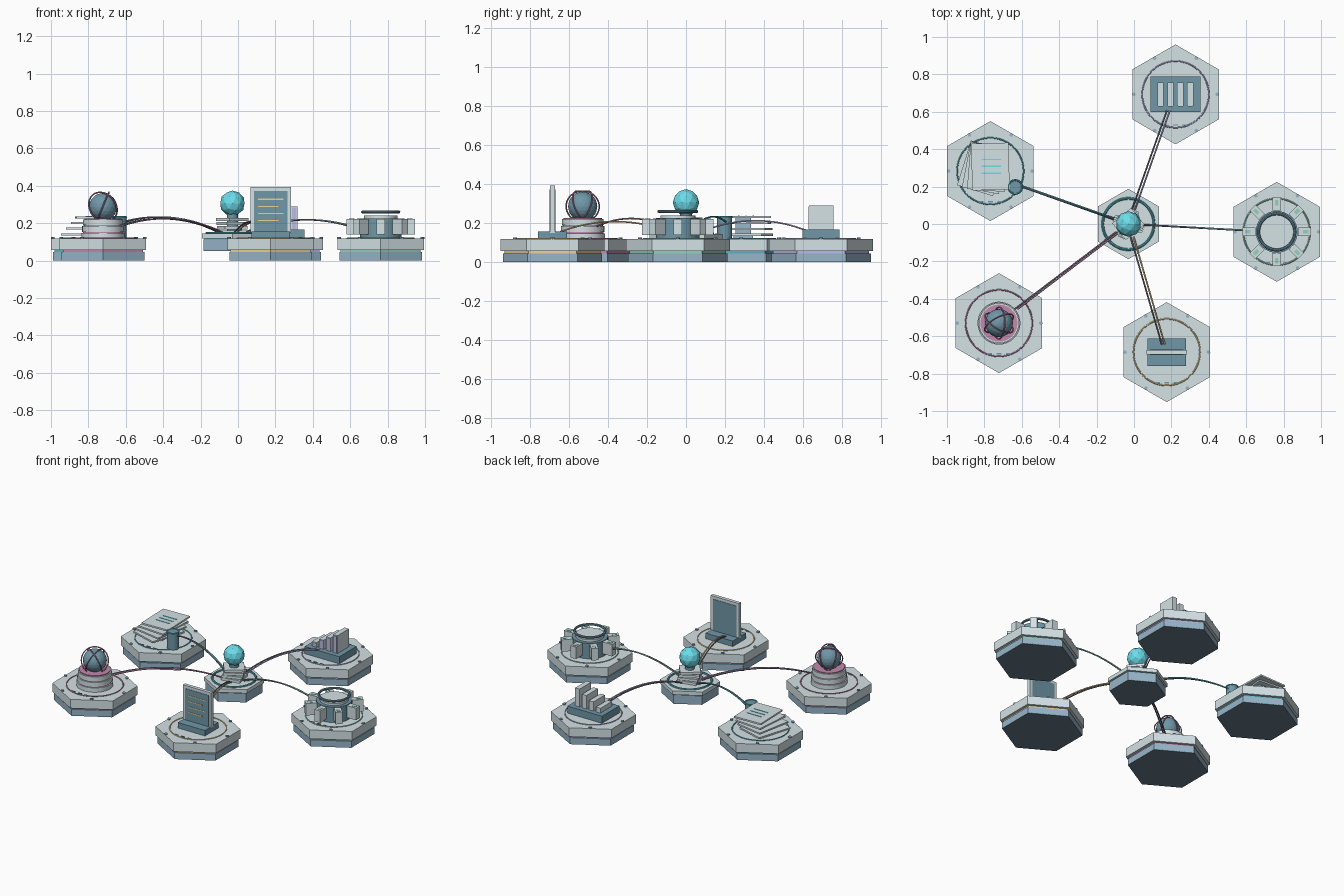
import bpy, math
from mathutils import Vector, Matrix

if "Cube" in bpy.data.objects:
    bpy.data.objects.remove(bpy.data.objects["Cube"])

TAU = math.tau
COL = dict(light=(.66, .76, .79), dark=(.16, .31, .39), blue=(.31, .46, .58), cyan=(.15, .72, .83),
           magenta=(.55, .25, .42), amber=(.85, .65, .3), green=(.3, .65, .5),
           violet=(.5, .5, .8), teal=(.1, .45, .52), wire=(.2, .2, .25), under=(.13, .2, .25))
MATS = {}
for n, c in COL.items():
    MATS[n] = bpy.data.materials.new(n)
    MATS[n].diffuse_color = (*c, 1)


def done(name, mat, smooth=False):
    o = bpy.context.object
    o.name = name
    o.data.materials.append(MATS[mat])
    if smooth:
        bpy.ops.object.shade_smooth_by_angle(angle=math.radians(35))
    return o


def cyl(name, mat, x, y, z0, z1, r, n=32):
    bpy.ops.mesh.primitive_cylinder_add(vertices=n, radius=r, depth=z1 - z0, location=(x, y, (z0 + z1) / 2))
    return done(name, mat, n > 8)


def box(name, mat, x, y, z0, z1, sx, sy, rot=0):
    bpy.ops.mesh.primitive_cube_add(size=1, location=(x, y, (z0 + z1) / 2), rotation=(0, 0, rot))
    bpy.context.object.scale = (sx, sy, z1 - z0)
    return done(name, mat)


def ring(name, mat, x, y, z, r, t, rot=(0, 0, 0)):
    bpy.ops.mesh.primitive_torus_add(major_radius=r, minor_radius=t, major_segments=48, minor_segments=8,
                                     location=(x, y, z), rotation=rot)
    return done(name, mat, True)


def ball(name, mat, x, y, z, r, sub=2):
    bpy.ops.mesh.primitive_ico_sphere_add(subdivisions=sub, radius=r, location=(x, y, z))
    return done(name, mat)


# Outer hexagonal platforms: base, accent seam, deck, inlay ring, studs, front marks
def platform(name, x, y, accent):
    cyl(name + "_base", "blue", x, y, .0, .045, .255, 6)
    cyl(name + "_underside", "under", x, y, -.0005, .001, .253, 6)
    cyl(name + "_seam", accent, x, y, .045, .057, .247, 6)
    cyl(name + "_deck", "light", x, y, .057, .118, .267, 6)
    ring(name + "_inlay_ring", accent, x, y, .119, .178, .004)
    for i in range(6):
        a = i * TAU / 6
        cyl(name + "_stud", "blue", x + .223 * math.cos(a), y + .223 * math.sin(a), .115, .125, .01, 8)
    for i in (-1, 0, 1):
        box(name + "_mark", "dark", x + i * .05, y - .164, .116, .123, .026, .007)


HUB = (-.03, 0)
CHART, GEAR, SCREEN, ORB, PAGES = (.222, .693), (.763, -.042), (.175, -.685), (-.722, -.53), (-.768, .283)
platform("chart_platform", *CHART, "violet")
platform("gear_platform", *GEAR, "green")
platform("screen_platform", *SCREEN, "amber")
platform("orb_platform", *ORB, "magenta")
platform("pages_platform", *PAGES, "teal")

# Central hub with twisted slab stack and faceted ball
hx, hy = HUB
cyl("hub_base", "blue", hx, hy, .053, .113, .178, 6)
cyl("hub_underside", "under", hx, hy, .052, .054, .177, 6)
cyl("hub_seam", "teal", hx, hy, .113, .119, .172, 6)
cyl("hub_deck", "light", hx, hy, .119, .145, .188, 6)
ring("hub_inlay_ring", "teal", hx, hy, .147, .137, .007)
for i in range(4):
    z = .145 + i * .022
    box("hub_slab", "light", hx, hy, z, z + .017, .13, .115, .2 + i * .16)
cyl("hub_post", "dark", hx, hy, .145, .25, .03, 16)
ball("hub_ball", "cyan", hx, hy, .306, .068)

# Bar chart
cx, cy = CHART
box("chart_base", "dark", cx, cy, .118, .167, .265, .19)
for i in range(4):
    bx, top = cx - .08 + i * .053, .2 + i * .03
    box("chart_bar", "light", bx, cy, .165, top, .034, .125)
    box("chart_bar_face", "violet", bx, cy - .063, .17, top - .006, .026, .003)

# Gear drum with eight teeth and floating rim
gx, gy = GEAR
cyl("gear_drum", "dark", gx, gy, .118, .225, .112)
cyl("gear_cap", "light", gx, gy, .225, .24, .09)
ring("gear_rim", "dark", gx, gy, .26, .097, .008)
for i in range(8):
    a = i * TAU / 8
    box("gear_tooth", "light", gx + .148 * math.cos(a), gy + .148 * math.sin(a), .14, .222, .07, .044, a)
    box("gear_tooth_inlay", "green", gx + .155 * math.cos(a), gy + .155 * math.sin(a), .22, .224, .03, .02, a)

# Upright screen on a plinth
sx, sy = SCREEN
box("screen_plinth", "dark", sx, sy, .118, .156, .207, .147)
box("screen_frame", "light", sx, sy, .15, .392, .216, .024)
for s in (-1, 1):
    box("screen_panel", "dark", sx, sy + s * .0125, .156, .372, .18, .004)
for i in range(4):
    z = .325 - i * .038
    w = .135 if i % 2 == 0 else .11
    box("screen_line", "amber", sx - (.135 - w) / 2, sy - .015, z, z + .006, w, .003)

# Stacked discs carrying an orb with orbit rings
ox, oy = ORB
for i in range(3):
    z = .118 + i * .036
    cyl("orb_disc", "light", ox, oy, z, z + .03, .115 - i * .004)
    cyl("orb_disc_seam", "magenta", ox, oy, z + .03, z + .036, .107 - i * .004)
ball("orb", "dark", ox, oy, .286, .075, 3)
for i in range(3):
    m = Matrix.Rotation(i * TAU / 3 + .5, 3, 'Z') @ Matrix.Rotation(math.radians(68), 3, 'X')
    ring("orbit_ring", "magenta", ox, oy, .286, .085, .004, m.to_euler())

# Fanned sheets with text-like bars, and a cup
px, py = PAGES
for i in range(4):
    z = .135 + i * .03
    box("sheet", "light", px - .045 + i * .015, py + .015 + i * .003, z, z + .011, .2, .25, -.3 + i * .11)
    if i < 3:
        box("sheet_spacer", "blue", px - .02, py + .01, z + .01, z + .031, .06, .08)
box("sheet_foot", "blue", px - .02, py + .01, .117, .136, .08, .1)
for i in range(3):
    box("sheet_line", "cyan", px + .004, .345 - i * .037, .2355, .2385, .105, .007)
cyl("cup", "dark", -.635, .198, .118, .232, .039, 20)
ring("cup_rim", "teal", -.635, .198, .232, .037, .005)


# Paired arching cables from the hub to each platform
def cable(name, mat, end, z_end, shift):
    e = Vector(end)
    d = (e - Vector(HUB)).normalized()
    s = Vector(HUB) + d * .07
    cu = bpy.data.curves.new(name, 'CURVE')
    cu.dimensions = '3D'
    cu.bevel_depth = .0045
    cu.bevel_resolution = 1
    sp = cu.splines.new('POLY')
    n = 20
    sp.points.add(n)
    for i in range(n + 1):
        t = i / n
        p = s.lerp(e, t)
        z = .15 + (z_end - .15) * t + .22 * t * (1 - t)
        sp.points[i].co = (p.x + shift, p.y, z, 1)
    cu.materials.append(MATS[mat])
    bpy.context.collection.objects.link(bpy.data.objects.new(name, cu))


for nm, end, ze, acc in (("chart", (.185, .61), .165, "violet"), ("gear", (.63, -.036), .175, "green"),
                         ("screen", (.157, -.645), .156, "amber"), ("orb", (-.63, -.455), .185, "magenta"),
                         ("pages", (-.63, .212), .2, "teal")):
    cable(nm + "_cable", "wire", end, ze, -.008)
    cable(nm + "_accent_cable", acc, end, ze, .008)

for m in bpy.data.materials:
    if m.users and not m.is_grease_pencil:
        m.use_nodes = True
        m.node_tree.nodes["Principled BSDF"].inputs["Base Color"].default_value = m.diffuse_color
